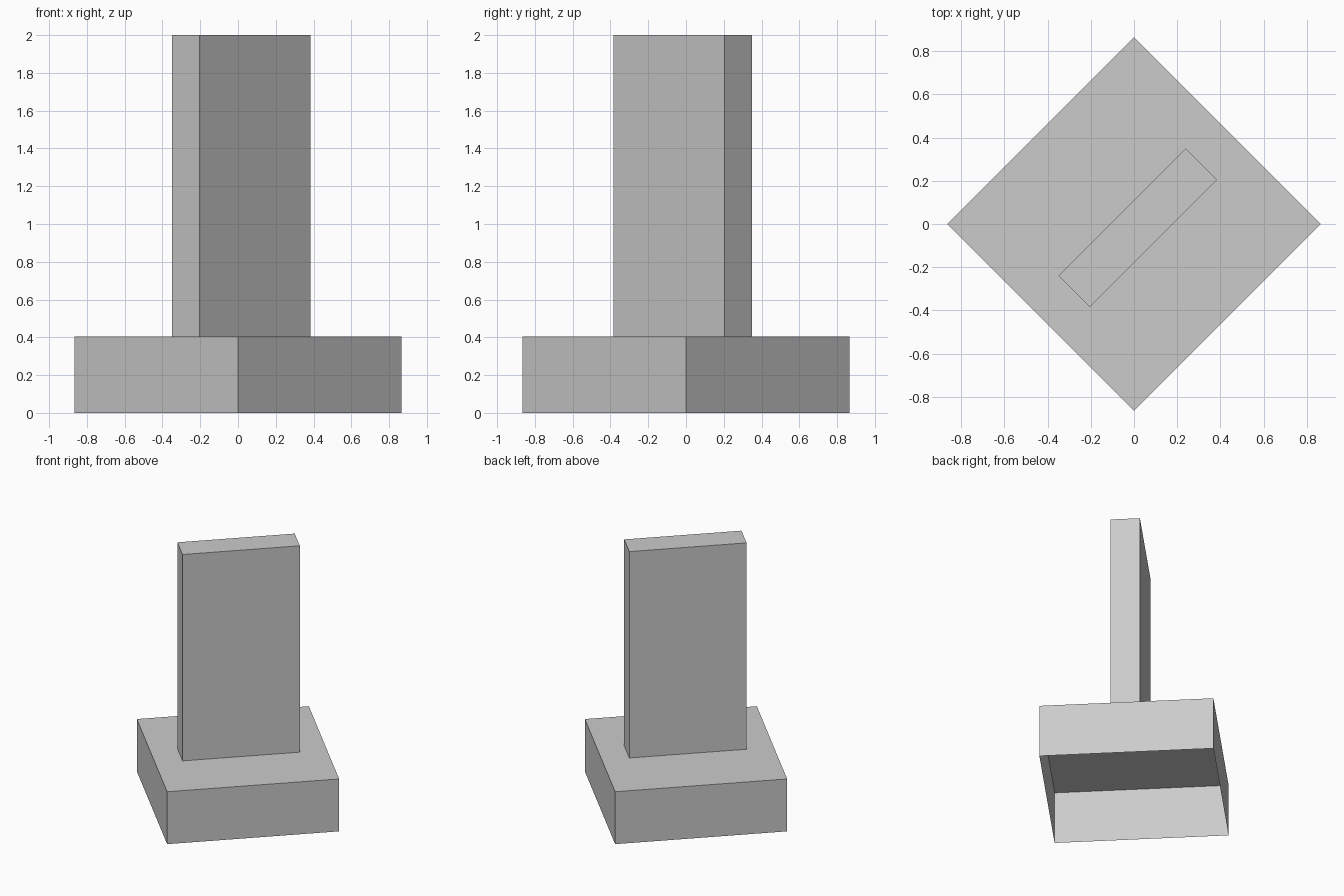
import bpy, bmesh
from math import pi, sqrt
from mathutils import Matrix

cube = bpy.data.objects.get("Cube")
if cube:
    bpy.data.objects.remove(cube, do_unlink=True)

grey = bpy.data.materials.new("plain_grey")
grey.use_nodes = True
colour = (0.6, 0.6, 0.6, 1)
grey.diffuse_color = colour
grey.node_tree.nodes["Principled BSDF"].inputs["Base Color"].default_value = colour

TURN = Matrix.Rotation(pi / 4, 4, "Z")


def open_box(name, size, z, offset=0):
    """Box without a bottom face, turned 45 degrees; offset is across its depth."""
    bm = bmesh.new()
    place = TURN @ Matrix.Translation((0, offset, z + size[2] / 2))
    bmesh.ops.create_cube(bm, size=1, matrix=place @ Matrix.Diagonal((*size, 1)))
    bm.normal_update()
    bottom = [f for f in bm.faces if f.normal.z < -0.9]
    bmesh.ops.delete(bm, geom=bottom, context="FACES_ONLY")
    mesh = bpy.data.meshes.new(name)
    bm.to_mesh(mesh)
    bm.free()
    mesh.materials.append(grey)
    obj = bpy.data.objects.new(name, mesh)
    bpy.context.collection.objects.link(obj)
    return obj


# Square hollow plinth, open underneath
BASE_TOP = 0.405
side = 0.865 * sqrt(2)
open_box("base", (side, side, BASE_TOP), 0)

# Upright slab standing on the plinth, slightly off centre
open_box("upright_slab", (0.834, 0.205, 2 - BASE_TOP), BASE_TOP, -0.0245)
